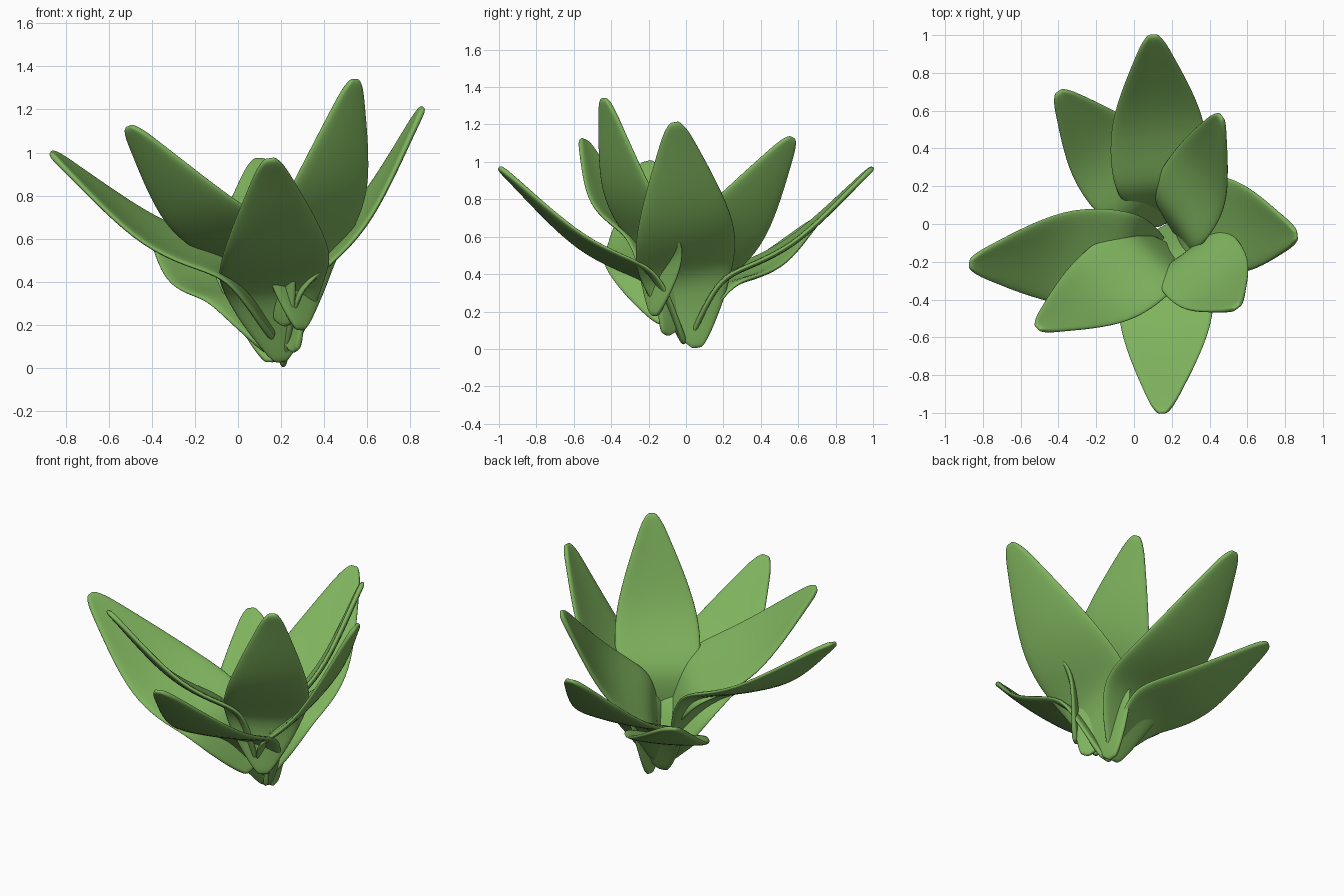
import bpy
from mathutils import Vector

cube = bpy.data.objects.get("Cube")
if cube:
    bpy.data.objects.remove(cube, do_unlink=True)

# One green for the whole plant
green = bpy.data.materials.new("leaf_green")
green.use_nodes = True
colour = (0.21, 0.45, 0.11, 1)
green.diffuse_color = colour
bsdf = green.node_tree.nodes["Principled BSDF"]
bsdf.inputs["Base Color"].default_value = colour
bsdf.inputs["Roughness"].default_value = 0.7

# Leaf outline: distance along the chord, lift off it, half width
OUTLINE = [(-0.005, 0, 0.025), (0.03, 0.012, 0.07), (0.09, 0.037, 0.125),
           (0.17, 0.068, 0.19), (0.28, 0.098, 0.25), (0.4, 0.046, 0.27),
           (0.56, -0.003, 0.25), (0.75, -0.006, 0.17), (0.87, -0.002, 0.11),
           (0.96, 0, 0.066), (1.003, 0, 0.022)]
ACROSS = (-1, -0.5, 0, 0.5, 1)


def leaf(name, base, tip, side, width=1.0, lift=1.0):
    """Blade from base to tip, spread along side and arched upward."""
    base, tip, side = Vector(base), Vector(tip), Vector(side)
    chord = tip - base
    length = chord.length
    axis = chord.normalized()
    side = (side - axis * side.dot(axis)).normalized()
    normal = axis.cross(side)
    if normal.z < 0:
        side, normal = -side, -normal

    verts, faces = [], []
    n = len(ACROSS)
    for along, rise, half in OUTLINE:
        half *= width
        centre = base + chord * along + normal * (rise * length * lift)
        for u in ACROSS:
            verts.append(centre + side * (u * half) + normal * (0.06 * half * u * u))
    for r in range(len(OUTLINE) - 1):
        for c in range(n - 1):
            a = r * n + c
            faces.append((a, a + 1, a + n + 1, a + n))

    mesh = bpy.data.meshes.new(name)
    mesh.from_pydata(verts, [], faces)
    mesh.materials.append(green)
    mesh.polygons.foreach_set("use_smooth", [True] * len(faces))
    obj = bpy.data.objects.new(name, mesh)
    bpy.context.collection.objects.link(obj)

    solid = obj.modifiers.new("thickness", "SOLIDIFY")
    solid.thickness = 0.03
    solid.offset = 0
    smooth = obj.modifiers.new("smooth", "SUBSURF")
    smooth.levels = smooth.render_levels = 2


# Leaves around the crown
leaf("back_leaf", (0.15, 0.01, 0.03), (0.1, 1.0, 0.97), (1, 0.05, -0.05))
leaf("front_leaf", (0.2, -0.01, 0.03), (0.15, -1.0, 0.97), (1, 0.1, 0.1))
leaf("left_leaf", (0.21, 0.06, 0.01), (0.86, -0.06, 1.21), (-0.2, 1, 0), width=1.05)
leaf("front_left_leaf", (0.29, -0.17, 0.18), (0.545, -0.44, 1.34), (0.8, 0.6, 0), width=0.93)
leaf("back_left_leaf", (0.27, -0.11, 0.08), (0.46, 0.57, 1.13), (0.42, -0.85, 0), width=0.9)
leaf("back_right_leaf", (0.16, 0.01, 0.07), (-0.4, 0.7, 0.69), (0.76, 0.65, 0.15), width=0.93)
leaf("right_leaf", (0.16, -0.12, 0.14), (-0.87, -0.21, 1.0), (0.4, 0.95, 0.0), width=1.04)
leaf("front_right_leaf", (0.23, -0.15, 0.2), (-0.51, -0.55, 1.12), (0.82, -0.54, 0.05),
     width=0.93, lift=1.1)
